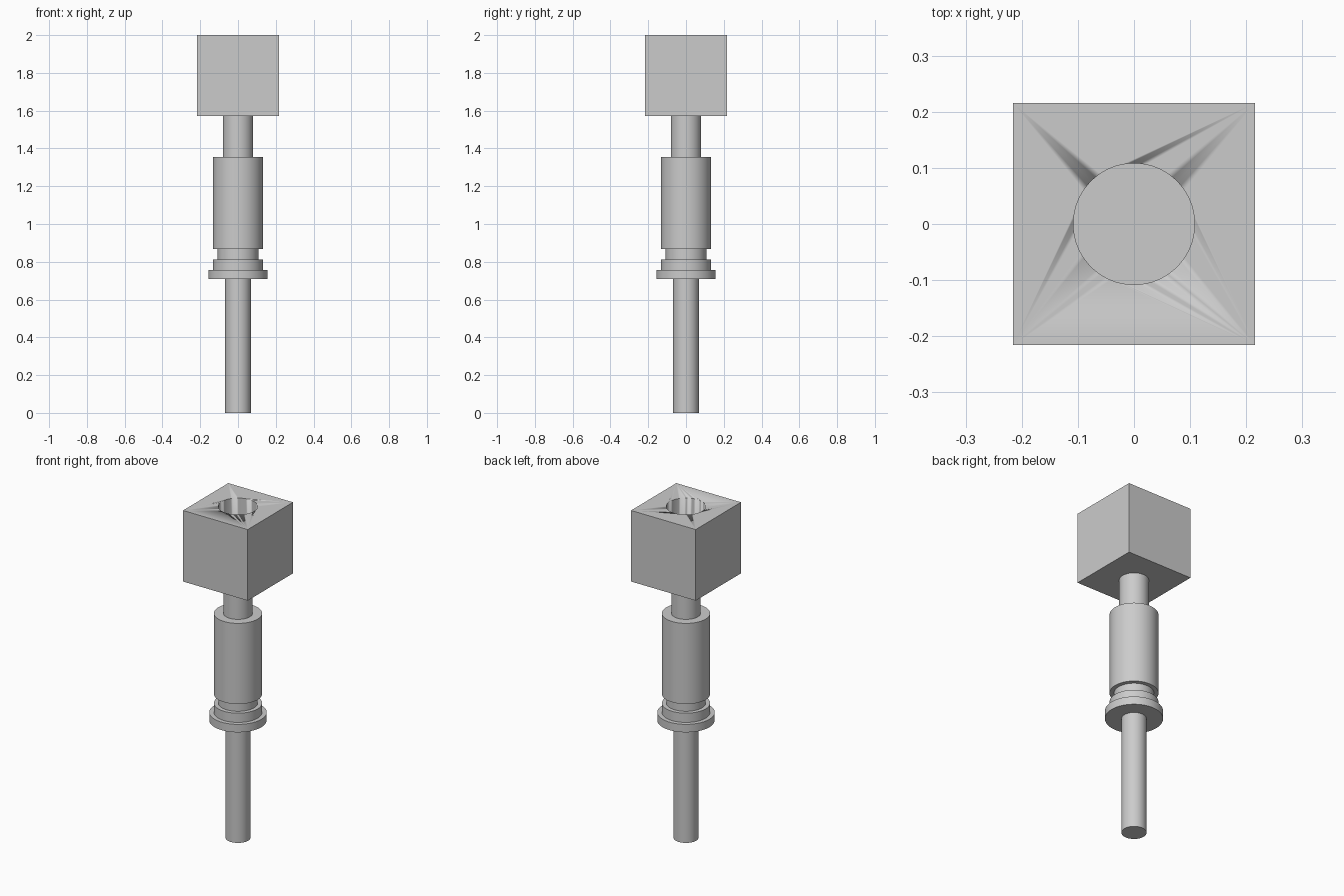
import bpy
import bmesh
import math

cube = bpy.data.objects.get("Cube")
if cube:
    bpy.data.objects.remove(cube, do_unlink=True)

SIDES = 64

grey = bpy.data.materials.new("plain grey")
grey.use_nodes = True
colour = (0.6, 0.6, 0.6, 1)
grey.diffuse_color = colour
grey.node_tree.nodes["Principled BSDF"].inputs["Base Color"].default_value = colour


def add_object(name, bm):
    mesh = bpy.data.meshes.new(name)
    bm.to_mesh(mesh)
    bm.free()
    mesh.materials.append(grey)
    obj = bpy.data.objects.new(name, mesh)
    bpy.context.collection.objects.link(obj)
    return obj


def smooth(obj):
    bpy.ops.object.select_all(action="DESELECT")
    obj.select_set(True)
    bpy.context.view_layer.objects.active = obj
    bpy.ops.object.shade_smooth_by_angle(angle=math.radians(30))


def turned(name, profile):
    """Spin a (radius, height) profile around the vertical axis."""
    bm = bmesh.new()
    verts = [bm.verts.new((r, 0, z)) for r, z in profile]
    edges = [bm.edges.new(pair) for pair in zip(verts, verts[1:])]
    bmesh.ops.spin(bm, geom=verts + edges, axis=(0, 0, 1), cent=(0, 0, 0),
                   angle=math.tau, steps=SIDES, use_merge=True)
    bmesh.ops.remove_doubles(bm, verts=bm.verts, dist=0.0001)
    bmesh.ops.recalc_face_normals(bm, faces=bm.faces)
    obj = add_object(name, bm)
    smooth(obj)
    return obj


# Stepped spindle: rod, flange, ring, groove, body and neck, bottom to top
steps = [(0.068, 0.709), (0.157, 0.757), (0.132, 0.813),
         (0.108, 0.868), (0.132, 1.355), (0.08, 1.571)]
outline = [(0, 0)]
base = 0
for radius, top in steps:
    outline += [(radius, base), (radius, top)]
    base = top
outline.append((0, base))
turned("stepped_spindle", outline)

# Cube head with a round blind bore in its top
HALF, BOTTOM, TOP, BORE = 0.216, 1.571, 2.0, 0.108
bm = bmesh.new()
bmesh.ops.create_cube(bm, size=1)
for v in bm.verts:
    v.co = (v.co.x * 2 * HALF, v.co.y * 2 * HALF, TOP if v.co.z > 0 else BOTTOM)
head = add_object("cube_head", bm)

FLOOR = 1.68
cutter = turned("bore_cutter", [(0, FLOOR), (BORE, FLOOR), (BORE, TOP + 0.1), (0, TOP + 0.1)])
cutter.hide_render = True
cutter.hide_set(True)
bore = head.modifiers.new("bore", "BOOLEAN")
bore.operation = "DIFFERENCE"
bore.solver = "EXACT"
bore.object = cutter
smooth(head)
